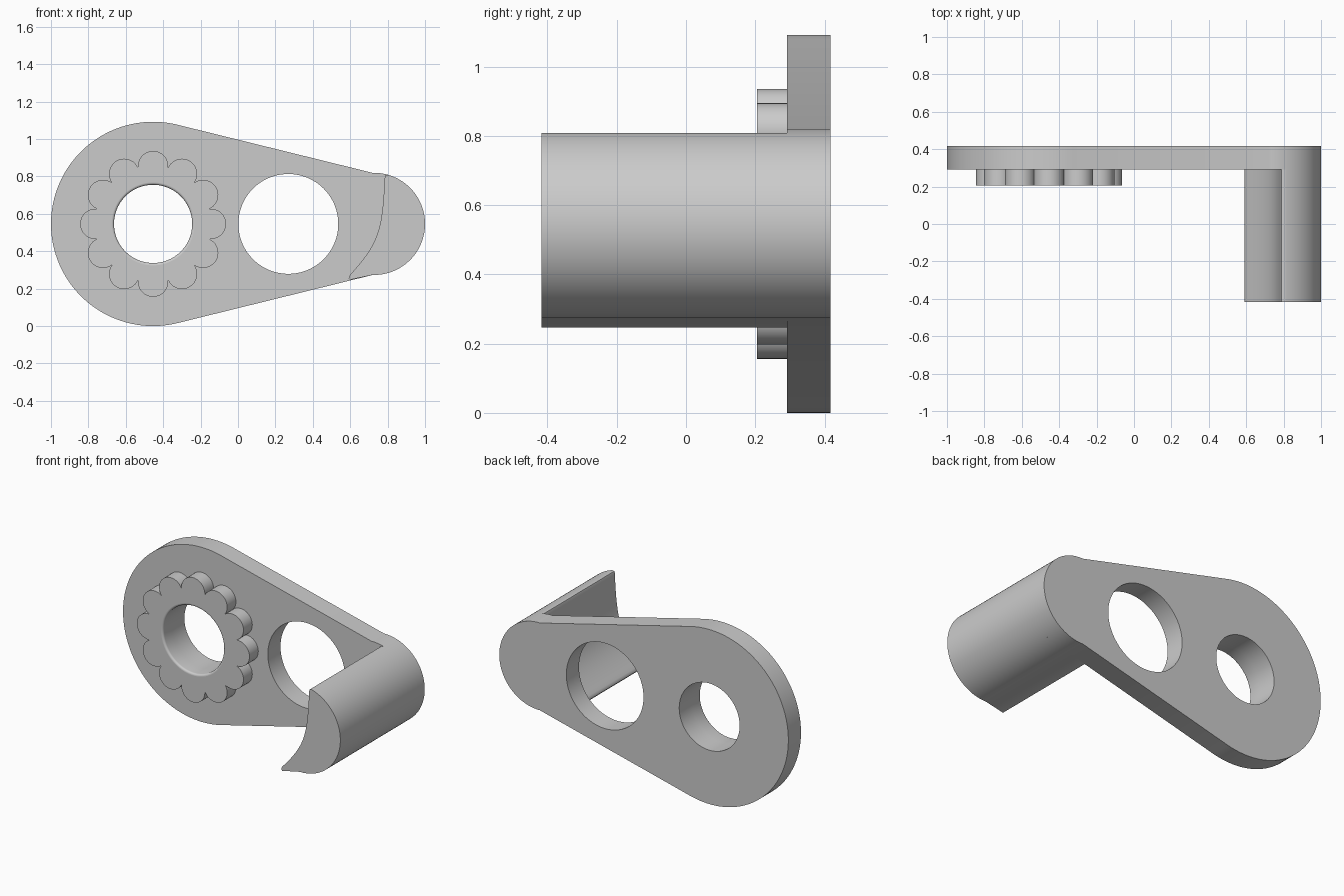
import bpy, bmesh
from math import sin, cos, radians, sqrt, pi
from mathutils import Vector, Matrix
from mathutils.geometry import interpolate_bezier

cube = bpy.data.objects.get("Cube")
if cube:
    bpy.data.objects.remove(cube, do_unlink=True)

grey = bpy.data.materials.new("plain grey")
grey.use_nodes = True
colour = (0.6, 0.6, 0.6, 1)
grey.diffuse_color = colour
grey.node_tree.nodes["Principled BSDF"].inputs["Base Color"].default_value = colour

# Shared dimensions
MID_Z = 0.546
BIG_X, BIG_R = -0.454, 0.546
END_X, END_R = 0.727, 0.273
HUB_R, RIM = 0.209, 0.013
FRONT, RING_FRONT, PLATE_FRONT, BACK = -0.417, 0.205, 0.292, 0.417


def arc(cx, r, start, end, steps, cz=MID_Z):
    """Points on an arc in the x-z plane, angles in degrees."""
    angles = [radians(start + (end - start) * i / steps) for i in range(steps + 1)]
    return [(cx + r * cos(a), cz + r * sin(a)) for a in angles]


def circle(cx, r, steps=96):
    return arc(cx, r, 0, 360, steps)[:-1]


def finish(name, mesh):
    """Weld, shade and colour a mesh as a named part."""
    bm = bmesh.new()
    bm.from_mesh(mesh)
    bmesh.ops.remove_doubles(bm, verts=bm.verts, dist=0.0001)
    bmesh.ops.recalc_face_normals(bm, faces=bm.faces)
    bm.to_mesh(mesh)
    bm.free()
    mesh.materials.clear()
    mesh.materials.append(grey)
    obj = bpy.data.objects.new(name, mesh)
    bpy.context.collection.objects.link(obj)
    bpy.ops.object.select_all(action="DESELECT")
    obj.select_set(True)
    bpy.context.view_layer.objects.active = obj
    bpy.ops.object.shade_smooth_by_angle(angle=radians(30))
    return obj


def slab(name, outlines, y0, y1):
    """Extrude filled x-z outlines (the first is outer, others are holes) from y0 to y1."""
    curve = bpy.data.curves.new(name + " profile", "CURVE")
    curve.dimensions = "2D"
    curve.fill_mode = "BOTH"
    curve.extrude = (y1 - y0) / 2
    for points in outlines:
        spline = curve.splines.new("POLY")
        spline.points.add(len(points) - 1)
        for p, (x, z) in zip(spline.points, points):
            p.co = (x, z, 0, 1)
        spline.use_cyclic_u = True
    helper = bpy.data.objects.new(name + " helper", curve)
    bpy.context.collection.objects.link(helper)
    graph = bpy.context.evaluated_depsgraph_get()
    mesh = bpy.data.meshes.new_from_object(helper.evaluated_get(graph))
    bpy.data.objects.remove(helper, do_unlink=True)
    mesh.transform(Matrix.Translation((0, (y0 + y1) / 2, 0)) @ Matrix.Rotation(pi / 2, 4, "X"))
    mesh.name = name
    return finish(name, mesh)


# Teardrop plate with two round holes
teardrop = arc(BIG_X, BIG_R, 76.7, 283.3, 72) + arc(END_X, END_R, -91.5, 91.5, 64)
slab("plate", [teardrop, circle(BIG_X, HUB_R), circle(0.269, 0.267)], PLATE_FRONT, BACK)

# Scalloped ring of twelve petals around the smaller hole
PETAL_AT, PETAL_R = 0.309, 0.081
half = radians(15)
touch = PETAL_AT * cos(half) + sqrt(PETAL_R ** 2 - (PETAL_AT * sin(half)) ** 2)
valley = Vector((touch * cos(half) - PETAL_AT, touch * sin(half)))
sweep = Vector((1, 0)).angle(valley) * 180 / pi
petals = []
for i in range(12):
    turn = 30 * i
    cx = BIG_X + PETAL_AT * cos(radians(turn))
    cz = MID_Z + PETAL_AT * sin(radians(turn))
    petals += arc(cx, PETAL_R, turn - sweep, turn + sweep, 20, cz)[:-1]
slab("scalloped_ring", [petals, circle(BIG_X, HUB_R + RIM)], RING_FRONT, PLATE_FRONT)

# Rounded lip lining the ring's hole
bm = bmesh.new()
lip = [(HUB_R + RIM, PLATE_FRONT), (HUB_R, PLATE_FRONT)]
lip += [(HUB_R + RIM - RIM * cos(a), RING_FRONT + RIM - RIM * sin(a))
        for a in (pi / 2 * i / 6 for i in range(7))]
verts = [bm.verts.new((BIG_X + r, y, MID_Z)) for r, y in lip]
edges = [bm.edges.new((verts[i - 1], verts[i])) for i in range(len(verts))]
bmesh.ops.spin(bm, geom=verts + edges, cent=(BIG_X, 0, MID_Z), axis=(0, 1, 0),
               angle=2 * pi, steps=96, use_merge=False)
lip_mesh = bpy.data.meshes.new("ring_lip")
bm.to_mesh(lip_mesh)
bm.free()
finish("ring_lip", lip_mesh)

# Crescent handle projecting forward from the narrow end
hollow = interpolate_bezier(Vector((0.785, 0.798)), Vector((0.77, 0.52)),
                            Vector((0.76, 0.45)), Vector((0.6, 0.275)), 32)
tip = [(0.593, 0.265), (0.592, 0.255), (0.598, 0.247)]
crescent = [(p.x, p.y) for p in hollow] + tip + arc(END_X, END_R, -91.5, 74, 64)
crescent += [(0.794, 0.807), (0.788, 0.806)]
slab("handle", [crescent], FRONT, PLATE_FRONT)
